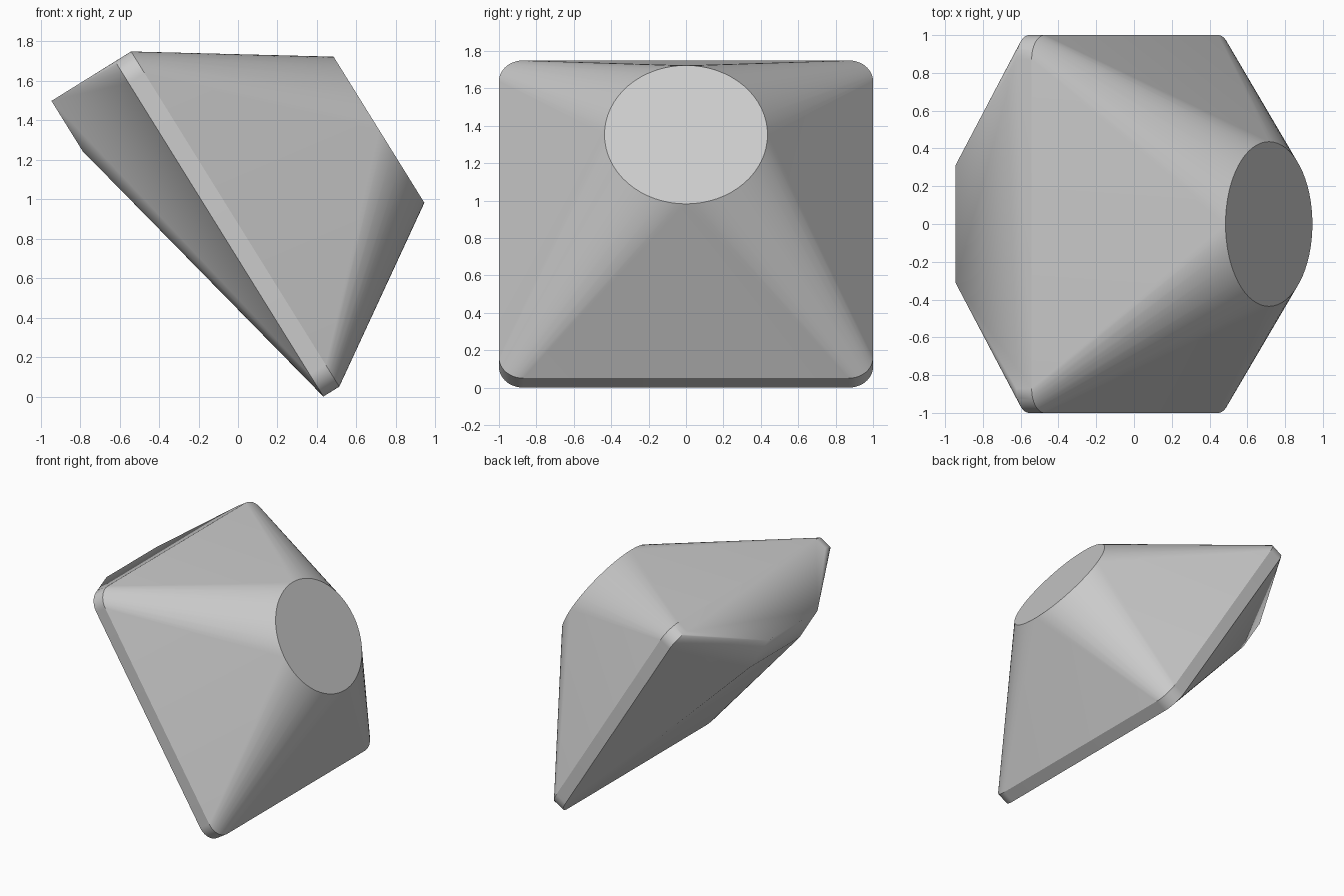
import bpy, bmesh
from math import sin, cos, pi, radians

cube = bpy.data.objects.get("Cube")
if cube:
    bpy.data.objects.remove(cube, do_unlink=True)

TILT = radians(58.15)
PLATE = 0.095       # rim thickness
CORNER = 0.13       # rim corner radius
STEPS = 16          # segments per quarter turn

grey = bpy.data.materials.new("plain grey")
grey.use_nodes = True
colour = (0.6, 0.6, 0.6, 1)
grey.diffuse_color = colour
grey.node_tree.nodes["Principled BSDF"].inputs["Base Color"].default_value = colour


def rounded_square(radius, half, z):
    """Outline of a rounded square; with radius equal to half it is a circle."""
    points = []
    for quarter in range(4):
        mid = pi / 4 + quarter * pi / 2
        cx = (half - radius) * (1 if cos(mid) > 0 else -1)
        cy = (half - radius) * (1 if sin(mid) > 0 else -1)
        last = STEPS if radius == half else STEPS + 1
        for i in range(last):
            a = (quarter + i / STEPS) * pi / 2
            points.append((cx + radius * cos(a), cy + radius * sin(a), z))
    return points


# Square rim, round front end and small offset rectangular back end
points = rounded_square(CORNER, 1, 0) + rounded_square(CORNER, 1, PLATE)
points += rounded_square(0.436, 0.436, 0.953)
points += [(x, y, -0.38) for x in (-1, -0.7) for y in (-0.31, 0.31)]

# Every transition is a taut ruled skin, so a hull joins the outlines
bm = bmesh.new()
for p in points:
    bm.verts.new(p)
hull = bmesh.ops.convex_hull(bm, input=bm.verts[:])
loose = [v for v in bm.verts if not v.link_faces]
bmesh.ops.delete(bm, geom=loose, context='VERTS')
bmesh.ops.dissolve_limit(bm, angle_limit=0.003, verts=bm.verts[:], edges=bm.edges[:])
bmesh.ops.recalc_face_normals(bm, faces=bm.faces[:])

mesh = bpy.data.meshes.new("transition_body")
bm.to_mesh(mesh)
bm.free()
mesh.materials.append(grey)
body = bpy.data.objects.new("transition_body", mesh)
bpy.context.collection.objects.link(body)

# Lean the body onto its lower rim edge
body.rotation_euler = (0, TILT, 0)
body.location = (-0.095, 0, sin(TILT))

bpy.ops.object.select_all(action='DESELECT')
body.select_set(True)
bpy.context.view_layer.objects.active = body
bpy.ops.object.shade_smooth_by_angle(angle=radians(30))
